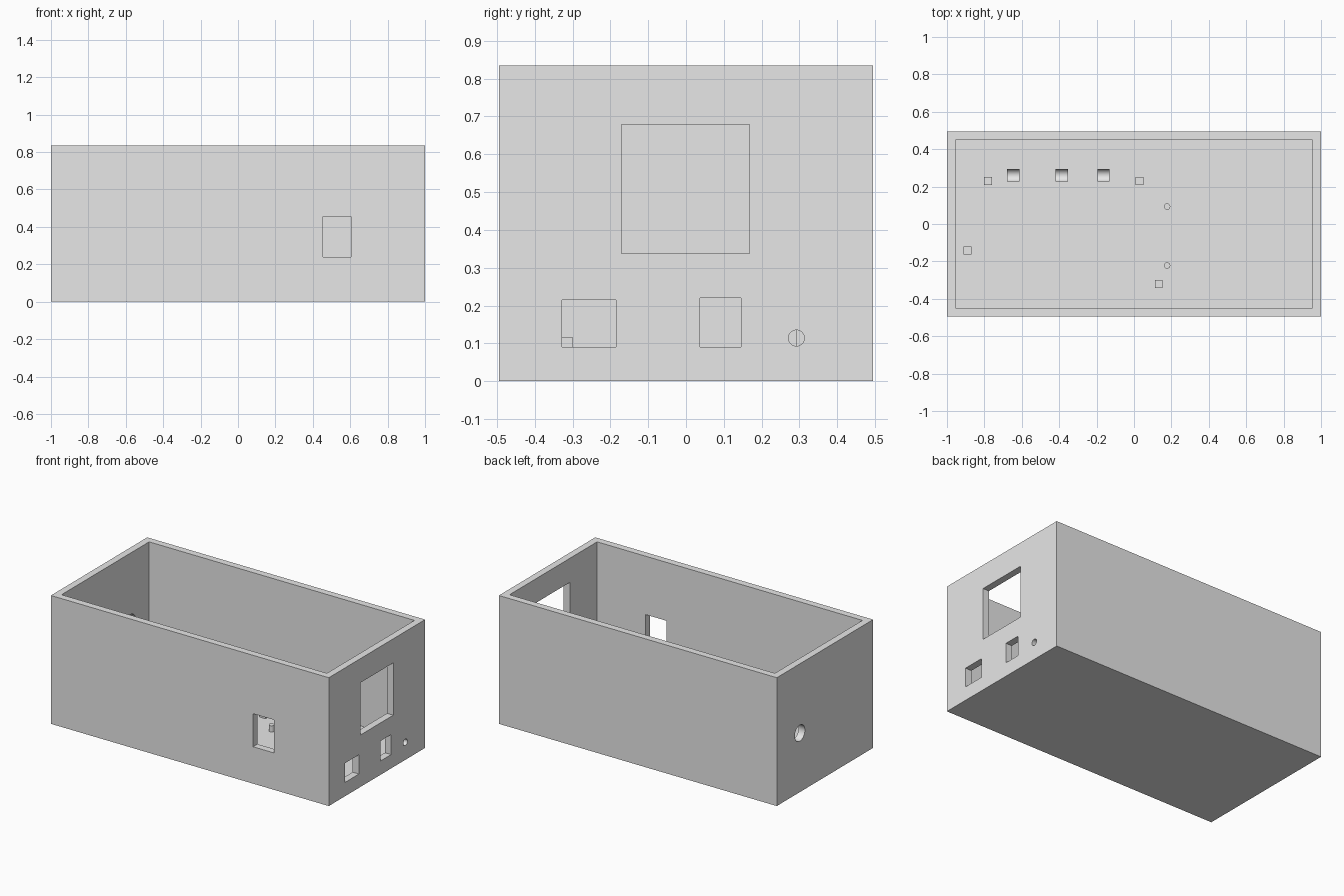
import bpy
import bmesh
import math

if "Cube" in bpy.data.objects:
    bpy.data.objects.remove(bpy.data.objects["Cube"], do_unlink=True)

HX, HY, H, WALL = 1.0, 0.495, 0.835, 0.045
FLOOR = 0.045

grey = bpy.data.materials.new("plain grey")
grey.use_nodes = True
grey.diffuse_color = (0.8, 0.8, 0.8, 1)
grey.node_tree.nodes["Principled BSDF"].inputs["Base Color"].default_value = (0.8, 0.8, 0.8, 1)


def finish(obj, name):
    obj.name = name
    obj.data.materials.clear()
    obj.data.materials.append(grey)
    return obj


def box(name, x, y, z):
    """Box spanning the given (low, high) ranges."""
    spans = (x, y, z)
    bpy.ops.mesh.primitive_cube_add(size=1, location=[(a + b) / 2 for a, b in spans])
    obj = bpy.context.object
    obj.scale = [b - a for a, b in spans]
    bpy.ops.object.transform_apply(location=False, rotation=False, scale=True)
    return finish(obj, name)


def cylinder(name, centre, radius, depth, along_x=False):
    bpy.ops.mesh.primitive_cylinder_add(
        vertices=32, radius=radius, depth=depth, location=centre,
        rotation=(0, math.pi / 2 if along_x else 0, 0))
    bpy.ops.object.shade_smooth_by_angle(angle=math.radians(30))
    return finish(bpy.context.object, name)


def cut(target, cutter):
    """Subtract the cutter, then discard it."""
    mod = target.modifiers.new("cut", 'BOOLEAN')
    mod.operation = 'DIFFERENCE'
    mod.solver = 'EXACT'
    mod.object = cutter
    bpy.ops.object.select_all(action='DESELECT')
    target.select_set(True)
    bpy.context.view_layer.objects.active = target
    bpy.ops.object.modifier_apply(modifier=mod.name)
    bpy.data.objects.remove(cutter, do_unlink=True)


# Open-topped enclosure
case = box("case", (-HX, HX), (-HY, HY), (0, H))
cut(case, box("cavity", (-HX + WALL, HX - WALL), (-HY + WALL, HY - WALL), (FLOOR, H + 0.1)))

# Openings in the left end wall: display window and two ports
end_wall = (HX - WALL - 0.02, HX + 0.05)
for y, z in (((-0.17, 0.168), (0.338, 0.678)),
             ((-0.328, -0.185), (0.09, 0.215)),
             ((0.037, 0.146), (0.09, 0.22))):
    cut(case, box("port", end_wall, y, z))
cut(case, cylinder("jack_hole", (HX - WALL / 2, 0.292, 0.114), 0.021, 0.1, True))

# Switch opening in the front wall, cable hole in the right end wall
cut(case, box("switch_opening", (0.455, 0.605), (-HY - 0.05, -HY + WALL + 0.02), (0.24, 0.455)))
cut(case, cylinder("cable_hole", (-HX + WALL / 2, 0.258, 0.384), 0.052, 0.1, True))
bpy.ops.object.shade_smooth_by_angle(angle=math.radians(30))

# Square support posts
S = 0.021
for x, y in ((-0.78, 0.23), (0.03, 0.23), (-0.89, -0.142), (0.132, -0.32)):
    box("support_post", (x - S, x + S), (y - S, y + S), (FLOOR - 0.01, 0.115))

# Round locating pegs
for y in (0.093, -0.222):
    cylinder("locating_peg", (0.177, y, 0.06), 0.017, 0.05)


# Cradle blocks with a half-round channel along x
def cradle(x, y=0.26, radius=0.034, top=0.18, half=0.033):
    profile = [(y - radius, FLOOR - 0.01), (y + radius, FLOOR - 0.01)]
    steps = 16
    for i in range(steps + 1):
        a = -math.pi * i / steps
        profile.append((y + radius * math.cos(a), top + radius * math.sin(a)))
    bm = bmesh.new()
    face = bm.faces.new([bm.verts.new((x - half, py, pz)) for py, pz in profile])
    grown = bmesh.ops.extrude_face_region(bm, geom=[face])["geom"]
    bmesh.ops.translate(bm, vec=(2 * half, 0, 0),
                        verts=[v for v in grown if isinstance(v, bmesh.types.BMVert)])
    bmesh.ops.recalc_face_normals(bm, faces=bm.faces)
    mesh = bpy.data.meshes.new("cradle")
    bm.to_mesh(mesh)
    bm.free()
    obj = bpy.data.objects.new("cradle", mesh)
    bpy.context.collection.objects.link(obj)
    bpy.ops.object.select_all(action='DESELECT')
    obj.select_set(True)
    bpy.context.view_layer.objects.active = obj
    bpy.ops.object.shade_smooth_by_angle(angle=math.radians(30))
    finish(obj, "cradle")


for x in (-0.645, -0.387, -0.163):
    cradle(x)
